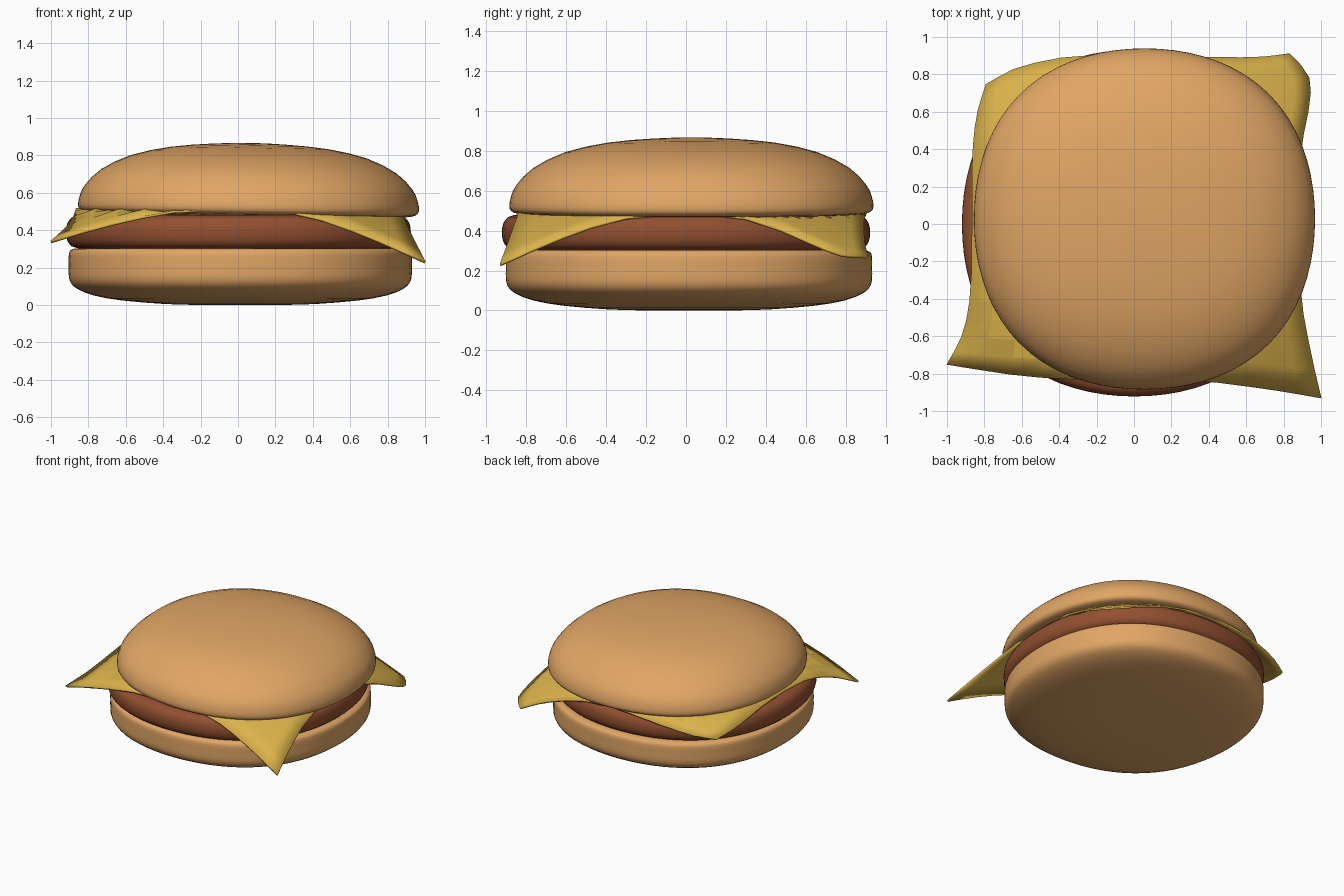
import bpy, bmesh, math
from mathutils import Vector

if "Cube" in bpy.data.objects:
    bpy.data.objects.remove(bpy.data.objects["Cube"])


def material(name, rgb):
    m = bpy.data.materials.new(name)
    m.diffuse_color = (*rgb, 1)
    m.use_nodes = True
    m.node_tree.nodes["Principled BSDF"].inputs["Base Color"].default_value = m.diffuse_color
    return m


def spline(pts, steps):
    """Catmull-Rom through the points, so a few of them give a smooth line."""
    p = [Vector(q) for q in pts]
    p = [2 * p[0] - p[1]] + p + [2 * p[-1] - p[-2]]
    out = []
    for a, b, c, d in zip(p, p[1:], p[2:], p[3:]):
        for i in range(steps):
            t = i / steps
            out.append(0.5 * (2 * b + (c - a) * t + (2 * a - 5 * b + 4 * c - d) * t**2
                              + (3 * b - a - 3 * c + d) * t**3))
    return out + [p[-2]]


def finish(name, bm, mat, angle):
    bmesh.ops.recalc_face_normals(bm, faces=bm.faces)
    me = bpy.data.meshes.new(name)
    bm.to_mesh(me)
    bm.free()
    ob = bpy.data.objects.new(name, me)
    bpy.context.collection.objects.link(ob)
    me.materials.append(mat)
    bpy.ops.object.select_all(action='DESELECT')
    ob.select_set(True)
    bpy.context.view_layer.objects.active = ob
    bpy.ops.object.shade_smooth_by_angle(angle=math.radians(angle))
    return ob


def lathe(name, profile, centre, mat, segments=72):
    """Spin an (r, z) profile from bottom to top, slightly squared in plan."""
    bm = bmesh.new()
    line = [Vector((0, profile[0][1]))] + spline(profile, 2) + [Vector((0, profile[-1][1]))]
    vs = [bm.verts.new((q.x, 0, q.y)) for q in line]
    edges = [bm.edges.new(e) for e in zip(vs, vs[1:])]
    bmesh.ops.spin(bm, geom=vs + edges, cent=(0, 0, 0), axis=(0, 0, 1),
                   angle=math.tau, steps=segments, use_duplicate=False)
    bmesh.ops.remove_doubles(bm, verts=bm.verts, dist=1e-4)
    for v in bm.verts:
        k = 1 + 0.017 * (1 - math.cos(4 * math.atan2(v.co.y, v.co.x)))
        v.co.x *= k
        v.co.y *= k
    ob = finish(name, bm, mat, 50)
    ob.location = (*centre, 0)
    return ob


bun = material("bun", (0.75, 0.38, 0.13))
meat = material("meat", (0.29, 0.08, 0.03))
yellow = material("cheese", (0.71, 0.45, 0.07))

# Bottom bun: rounded base, nearly square top edge
lathe("bottom_bun", [(0.2, 0), (0.4, 0.005), (0.63, 0.024), (0.78, 0.05), (0.87, 0.085),
                     (0.907, 0.12), (0.917, 0.16), (0.917, 0.21), (0.917, 0.265),
                     (0.908, 0.292), (0.88, 0.303)], (0.012, 0.015), bun)

# Patty: disc with a round edge
lathe("patty", [(0.84, 0.3), (0.89, 0.313), (0.915, 0.345), (0.922, 0.39),
                (0.915, 0.435), (0.89, 0.468), (0.84, 0.482)], (0.002, 0.0), meat)

# Top bun: dome, tilted slightly to the right
top = lathe("top_bun", [(0.8, 0.478), (0.87, 0.485), (0.902, 0.498), (0.912, 0.525),
                        (0.902, 0.575), (0.875, 0.63), (0.79, 0.715), (0.63, 0.793),
                        (0.42, 0.84), (0.2, 0.86), (0.05, 0.866)], (0.048, 0.027), bun)
top.rotation_euler.y = math.radians(0.9)

# Cheese slice: patch between four edges, corners drooping over the patty
N = 12
def edge(*pts):
    line = spline(pts, 12)
    return [line[round(i * (len(line) - 1) / N)] for i in range(N + 1)]

front = edge((-1, -0.75), (-0.6, -0.81), (-0.2, -0.835), (0.3, -0.835), (0.7, -0.88), (1, -0.93))
back = edge((-0.79, 0.745), (-0.6, 0.84), (-0.25, 0.9), (0.3, 0.89), (0.65, 0.89), (0.83, 0.91))
left = edge((-1, -0.75), (-0.91, -0.57), (-0.87, -0.3), (-0.865, 0.3), (-0.84, 0.57), (-0.79, 0.745))
right = edge((1, -0.93), (0.93, -0.62), (0.885, -0.3), (0.88, 0.3), (0.93, 0.6), (0.935, 0.78), (0.83, 0.91))
droop = {(False, False): 0.48, (True, False): 0.54, (False, True): 0.6, (True, True): 0.64}

bm = bmesh.new()
rows = []
for j in range(N + 1):
    v, row = j / N, []
    for i in range(N + 1):
        u = i / N
        p = ((1 - v) * front[i] + v * back[i] + (1 - u) * left[j] + u * right[j]
             - (1 - v) * ((1 - u) * front[0] + u * front[N])
             - v * ((1 - u) * back[0] + u * back[N]))
        drop = droop[p.x > 0, p.y > 0] * max(0, p.length - 0.88)
        row.append(bm.verts.new((p.x, p.y, 0.502 - 0.012 * p.x - drop)))
    rows.append(row)
for a, b in zip(rows, rows[1:]):
    for i in range(N):
        bm.faces.new((a[i], a[i + 1], b[i + 1], b[i]))
cheese = finish("cheese_slice", bm, yellow, 8)
thick = cheese.modifiers.new("thickness", 'SOLIDIFY')
thick.thickness = 0.014
thick.offset = 0
